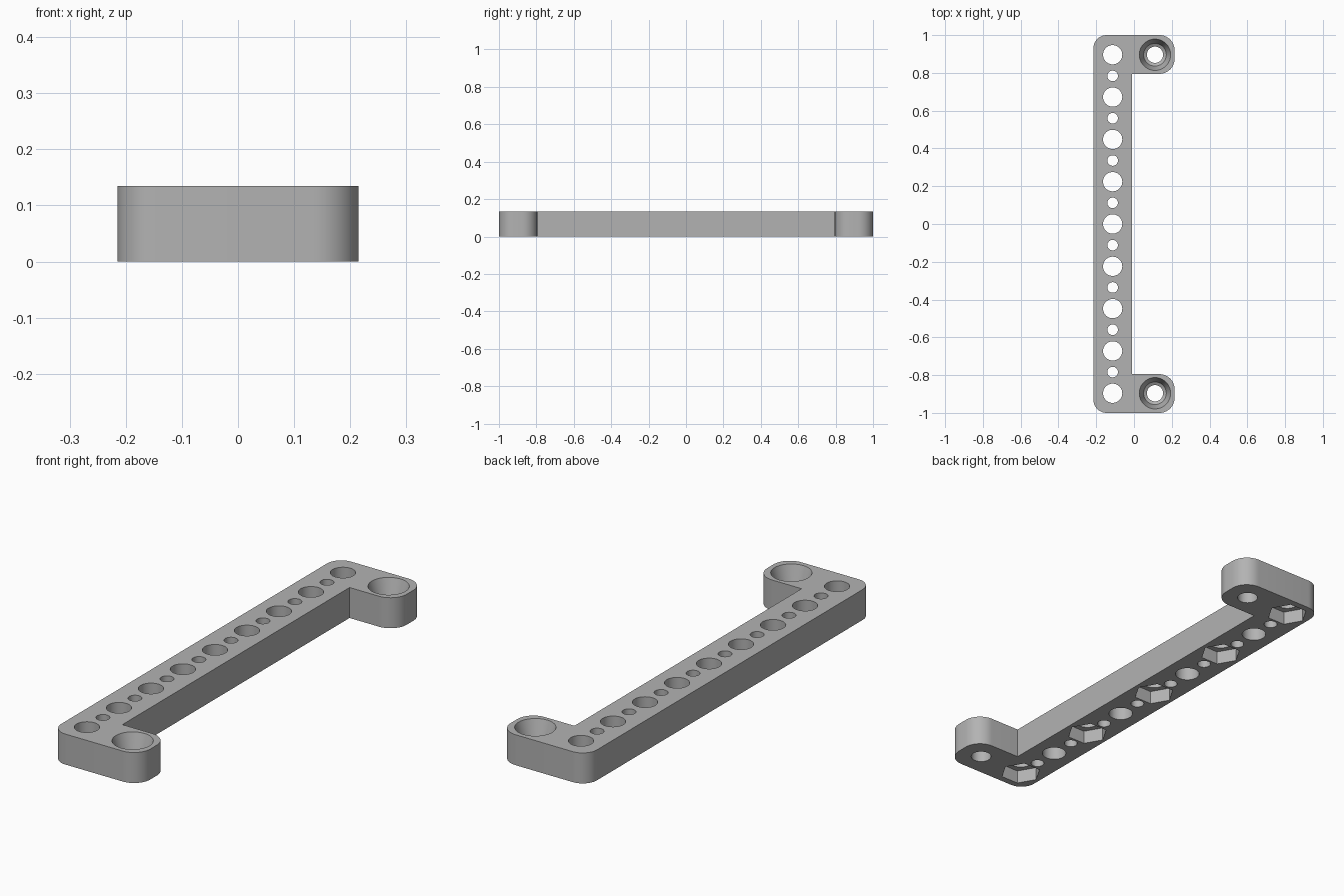
import bpy, bmesh, math

cube = bpy.data.objects.get("Cube")
if cube:
    bpy.data.objects.remove(cube, do_unlink=True)

HEIGHT = 0.135
PITCH = 0.224          # spacing of the large holes
BAR_X, ARM_X = -0.113, 0.111
END_Y = 4 * PITCH

grey = bpy.data.materials.new("plain grey")
grey.use_nodes = True
colour = (0.45, 0.45, 0.45, 1)
grey.diffuse_color = colour
grey.node_tree.nodes["Principled BSDF"].inputs["Base Color"].default_value = colour


def make_object(name, bm):
    bmesh.ops.recalc_face_normals(bm, faces=bm.faces)
    mesh = bpy.data.meshes.new(name)
    bm.to_mesh(mesh)
    bm.free()
    mesh.materials.append(grey)
    obj = bpy.data.objects.new(name, mesh)
    bpy.context.collection.objects.link(obj)
    return obj


def add_turned(bm, x, y, profile, sides):
    """Closed solid of stacked rings; profile is (radius, z) pairs."""
    rings = []
    for r, z in profile:
        rings.append([bm.verts.new((x + r * math.cos(math.tau * i / sides),
                                    y + r * math.sin(math.tau * i / sides), z))
                      for i in range(sides)])
    for low, high in zip(rings, rings[1:]):
        for i in range(sides):
            j = (i + 1) % sides
            bm.faces.new((low[i], low[j], high[j], high[i]))
    bm.faces.new(rings[0])
    bm.faces.new(rings[-1])


# Bracket outline: long bar with an arm at each end, outer corners rounded
half = [(-0.215, -1, 0.07), (0.215, -1, 0.08), (0.215, -0.795, 0.08), (-0.01, -0.795, 0)]
corners = half + [(x, -y, r) for x, y, r in reversed(half)]
outline = []
for k, (x, y, r) in enumerate(corners):
    if r == 0:
        outline.append((x, y))
        continue
    px, py, _ = corners[k - 1]
    nx, ny, _ = corners[(k + 1) % len(corners)]
    ax, ay = math.copysign(1, (px - x) + (nx - x)), math.copysign(1, (py - y) + (ny - y))
    cx, cy = x + ax * r, y + ay * r
    start = math.atan2(y - cy, x - cx) - math.pi / 4
    for i in range(13):
        a = start + i * math.pi / 24
        outline.append((cx + r * math.cos(a), cy + r * math.sin(a)))

bm = bmesh.new()
base = bm.faces.new([bm.verts.new((x, y, 0)) for x, y in outline])
top = bmesh.ops.extrude_face_region(bm, geom=[base])["geom"]
bmesh.ops.translate(bm, vec=(0, 0, HEIGHT),
                    verts=[v for v in top if isinstance(v, bmesh.types.BMVert)])
bracket = make_object("bracket", bm)

# Through holes: large and small alternate along the bar
bm = bmesh.new()
for i in range(-8, 9):
    r = 0.028 if i % 2 else 0.051
    add_turned(bm, BAR_X, i * PITCH / 2, [(r, -0.1), (r, 0.3)], 40)
# Countersunk mounting holes in the arms
for y in (-END_Y, END_Y):
    add_turned(bm, ARM_X, y, [(0.043, -0.1), (0.043, 0.05), (0.06, 0.06),
                              (0.083, HEIGHT), (0.083, 0.3)], 48)
holes = make_object("hole_cutter", bm)

# Hexagonal nut pockets under every second large hole
bm = bmesh.new()
for i in range(-2, 3):
    add_turned(bm, BAR_X, i * 2 * PITCH, [(0.086, -0.1), (0.086, 0.06)], 6)
pockets = make_object("nut_pocket_cutter", bm)

bpy.context.view_layer.objects.active = bracket
bracket.select_set(True)
for cutter in (holes, pockets):
    cutter.hide_render = True
    mod = bracket.modifiers.new(cutter.name, "BOOLEAN")
    mod.operation, mod.solver, mod.object = "DIFFERENCE", "EXACT", cutter
    bpy.ops.object.modifier_apply(modifier=mod.name)
    bpy.data.objects.remove(cutter, do_unlink=True)

bpy.ops.object.shade_smooth_by_angle(angle=math.radians(30))
